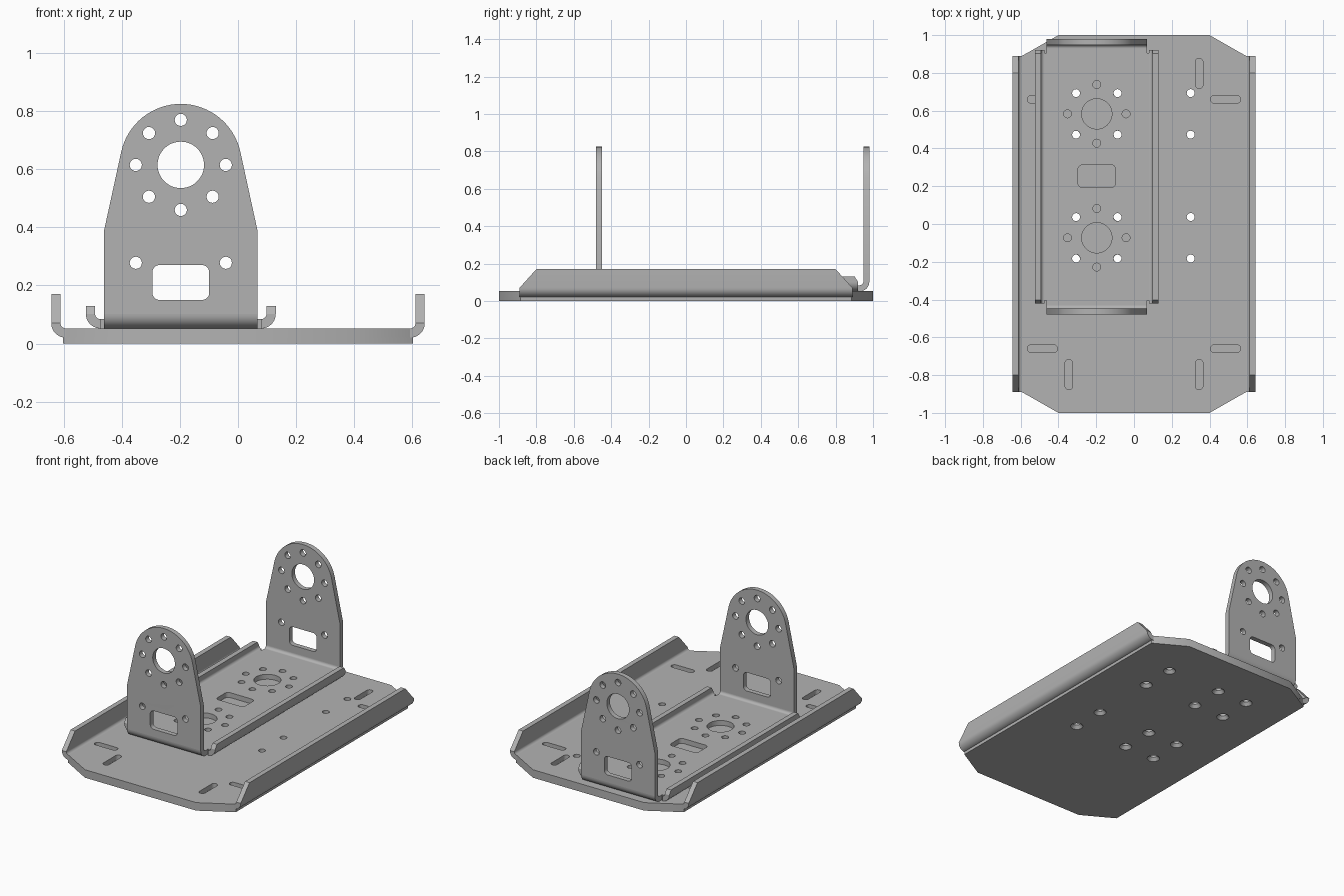
import bpy, bmesh
from math import sin, cos, pi, radians, acos, atan2, hypot
from mathutils import Matrix, Vector

cube = bpy.data.objects.get("Cube")
if cube:
    bpy.data.objects.remove(cube, do_unlink=True)

steel = bpy.data.materials.new("grey_steel")
steel.use_nodes = True
COLOUR = (0.45, 0.45, 0.45, 1)
steel.diffuse_color = COLOUR
steel.node_tree.nodes["Principled BSDF"].inputs["Base Color"].default_value = COLOUR

T = 0.032            # sheet thickness
BASE_Z = 0.02        # underside of the folded base sheet
BRACKET_Z = BASE_Z + T
BEND = 0.05          # outer bend radius
BX, BY = -0.197, 0.25  # bracket centre


# ---- 2D outlines ----
def arc(cx, cy, r, a0, a1, n):
    return [(cx + r * cos(a0 + (a1 - a0) * i / n),
             cy + r * sin(a0 + (a1 - a0) * i / n)) for i in range(n + 1)]


def circle(cx, cy, r, n=32):
    return arc(cx, cy, r, 0, 2 * pi, n)[:-1]


def rounded(cx, cy, w, h, r):
    pts = []
    for k, (sx, sy) in enumerate(((1, 1), (-1, 1), (-1, -1), (1, -1))):
        pts += arc(cx + sx * (w / 2 - r), cy + sy * (h / 2 - r), r,
                   k * pi / 2, (k + 1) * pi / 2, 8)
    return pts


def ring(cx, cy):
    """Large bore with eight small holes around it."""
    small = [circle(cx + 0.155 * cos(k * pi / 4), cy + 0.155 * sin(k * pi / 4), 0.021, 20)
             for k in range(8)]
    return [circle(cx, cy, 0.08, 48)] + small


def bend_profile(height):
    """Quarter bend starting at the origin, then a straight leg up to height."""
    outer = arc(0, BEND, BEND, -pi / 2, 0, 10)
    inner = arc(0, BEND, BEND - T, 0, -pi / 2, 10)
    legs = [(BEND, height), (BEND - T, height)] if height > BEND else []
    return outer + legs + inner


# ---- solids ----
def sheet(name, outline, holes, thickness, matrix):
    """Extrude an outline with holes, centred on its own plane."""
    curve = bpy.data.curves.new(name, 'CURVE')
    curve.dimensions = '2D'
    curve.fill_mode = 'BOTH'
    curve.extrude = thickness / 2
    for loop in [outline] + holes:
        spline = curve.splines.new('POLY')
        spline.points.add(len(loop) - 1)
        for p, (x, y) in zip(spline.points, loop):
            p.co = (x, y, 0, 1)
        spline.use_cyclic_u = True
    temp = bpy.data.objects.new(name + "_curve", curve)
    bpy.context.collection.objects.link(temp)
    mesh = bpy.data.meshes.new_from_object(
        temp.evaluated_get(bpy.context.evaluated_depsgraph_get()))
    bpy.data.objects.remove(temp)
    bpy.data.curves.remove(curve)
    mesh.transform(matrix)
    bm = bmesh.new()
    bm.from_mesh(mesh)
    bmesh.ops.remove_doubles(bm, verts=bm.verts, dist=1e-5)
    bmesh.ops.recalc_face_normals(bm, faces=bm.faces)
    bm.to_mesh(mesh)
    bm.free()
    mesh.materials.clear()
    mesh.materials.append(steel)
    mesh.name = name
    obj = bpy.data.objects.new(name, mesh)
    bpy.context.collection.objects.link(obj)
    parts.append(obj)
    return obj


def flat(z, x=0, y=0):
    return Matrix.Translation((x, y, z + T / 2))


def flange(name, side, x, y, z, half_length, height, cut):
    """Folded side lip with its upper end corners cut back."""
    profile = [(side * u, v) for u, v in bend_profile(height)]
    obj = sheet(name, profile, [], 2 * half_length,
                Matrix.Translation((x, y, z)) @ Matrix.Rotation(pi / 2, 4, 'X'))
    for v in obj.data.vertices:
        if v.co.z > z + height - 0.001:
            v.co.y += -cut if v.co.y > y else cut


parts = []
X90 = Matrix.Rotation(pi / 2, 4, 'X')
bolt_rows = [cy + s * 0.11 for cy in (0.583, -0.073) for s in (1, -1)]
bolts = [(x, y) for x in (BX - 0.11, BX + 0.11, 0.3) for y in bolt_rows]


def octagon(half_x, corner_y):
    return [(0.4, 1), (-0.4, 1), (-half_x, corner_y), (-half_x, -corner_y),
            (-0.4, -1), (0.4, -1), (half_x, -corner_y), (half_x, corner_y)]


# Base sheet with slots and bolt holes
slots = []
for sx in (1, -1):
    for sy in (1, -1):
        slots.append(rounded(sx * 0.485, sy * 0.66, 0.16, 0.04, 0.0199))
        slots.append(rounded(sx * 0.345, sy * 0.797, 0.04, 0.16, 0.0199))
sheet("base_sheet", octagon(0.593, 0.89),
      slots + [circle(x, y, 0.021, 20) for x, y in bolts], T, flat(BASE_Z))
for side, label in ((1, "left"), (-1, "right")):
    flange("base_flange_" + label, side, side * 0.593, 0, BASE_Z, 0.89, 0.15, 0.09)

# Backing sheet with countersunk bolt holes
backing = sheet("backing_sheet", octagon(0.603, 0.884), [], BASE_Z,
                Matrix.Translation((0, 0, BASE_Z / 2)))
bm = bmesh.new()
for x, y in bolts:
    bmesh.ops.create_cone(bm, cap_ends=True, segments=24, radius1=0.046, radius2=0.013,
                          depth=BASE_Z * 2, matrix=Matrix.Translation((x, y, BASE_Z / 2)))
cut_mesh = bpy.data.meshes.new("countersink_cutter")
bm.to_mesh(cut_mesh)
bm.free()
cut_mesh.materials.append(steel)
cutter = bpy.data.objects.new("countersink_cutter", cut_mesh)
bpy.context.collection.objects.link(cutter)
cutter.hide_render = True
cutter.hide_viewport = True
cutter.display_type = 'WIRE'
mod = backing.modifiers.new("countersinks", 'BOOLEAN')
mod.object = cutter
mod.operation = 'DIFFERENCE'
mod.solver = 'EXACT'

# Bracket floor: wide middle with narrower tongues at both ends
corner = [(0.277, 0.655), (0.265, 0.655), (0.265, 0.68)]
floor = corner + [(-x, y) for x, y in corner[::-1]]
floor += [(-x, -y) for x, y in floor]
floor_holes = ring(0, 0.333) + ring(0, -0.323) + [rounded(0, 0.003, 0.2, 0.12, 0.025)]
sheet("bracket_floor", floor, floor_holes, T, flat(BRACKET_Z, BX, BY))
for side, label in ((1, "left"), (-1, "right")):
    flange("bracket_flange_" + label, side, BX + side * 0.277, BY, BRACKET_Z,
           0.67, 0.078, 0.018)

# Bracket uprights: straight sides, tangent taper, round top
R, TOP, KNEE, HALF = 0.21, 0.615, 0.385, 0.265
tangent = atan2(KNEE - TOP, HALF) + acos(R / hypot(HALF, KNEE - TOP))
foot = BRACKET_Z + BEND
upright = [(-HALF, KNEE), (-HALF, foot), (HALF, foot), (HALF, KNEE)]
upright += arc(0, TOP, R, tangent, pi - tangent, 32)
upright_holes = ring(0, TOP) + [rounded(0, 0.21, 0.196, 0.12, 0.025)]
upright_holes += [circle(s * 0.155, 0.278, 0.021, 20) for s in (1, -1)]
for side, label in ((1, "back"), (-1, "front")):
    y = BY + side * 0.68
    sheet(label + "_upright", upright, upright_holes, T,
          Matrix.Translation((BX, y + side * (BEND - T / 2), 0)) @ X90)
    sheet(label + "_bend", [(side * u, v) for u, v in bend_profile(0)], [], 2 * HALF,
          Matrix.Translation((BX, y, BRACKET_Z)) @ Matrix.Rotation(pi / 2, 4, 'Z') @ X90)

# Smooth bends and bores, crisp sheet edges
bpy.ops.object.select_all(action='DESELECT')
for obj in parts:
    obj.select_set(True)
bpy.context.view_layer.objects.active = parts[0]
bpy.ops.object.shade_smooth_by_angle(angle=radians(30))
